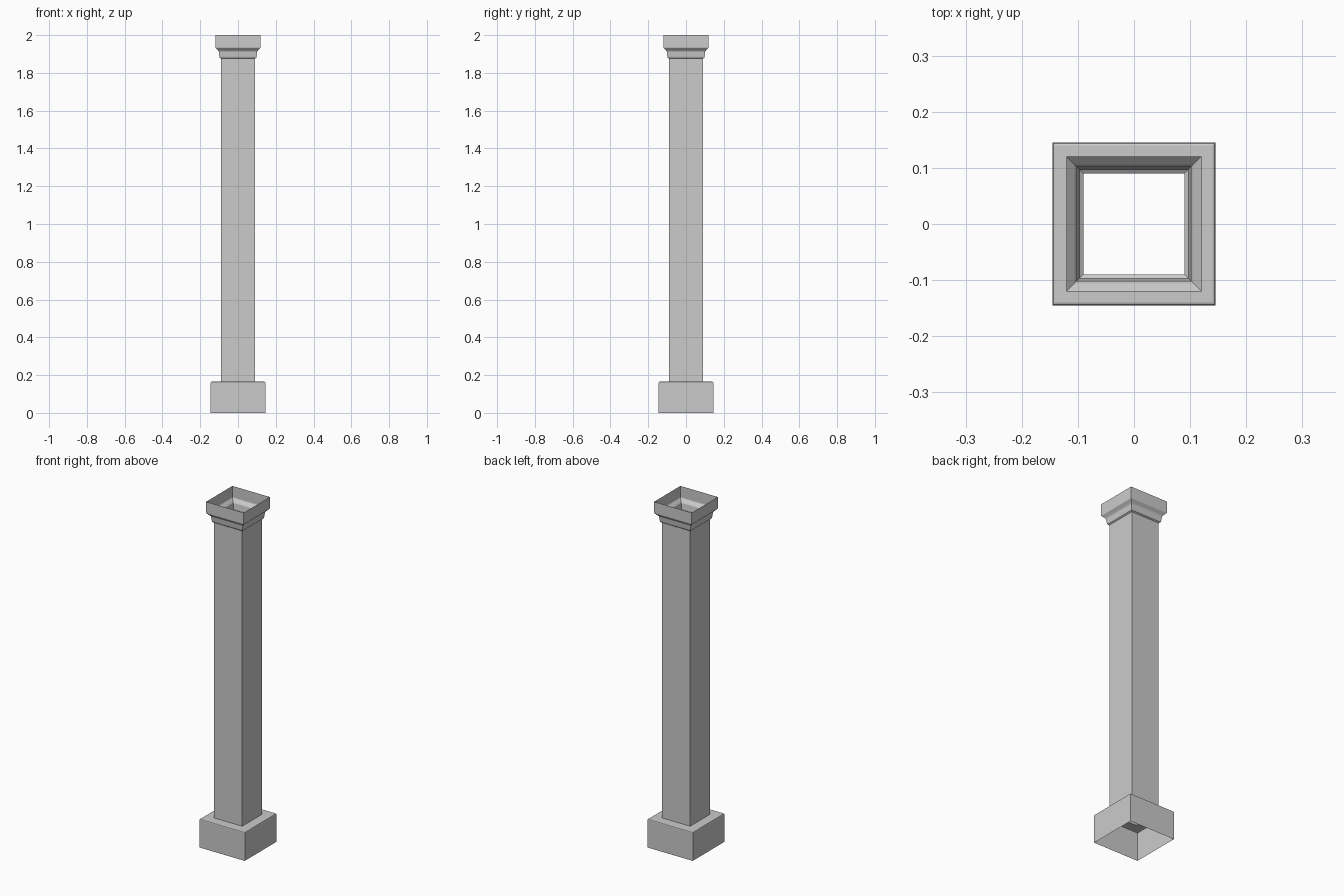
import bpy
import bmesh

cube = bpy.data.objects.get("Cube")
if cube:
    bpy.data.objects.remove(cube, do_unlink=True)

stone = bpy.data.materials.new("pale_grey_stone")
stone.use_nodes = True
GREY = (0.6, 0.6, 0.6, 1)
stone.diffuse_color = GREY
stone.node_tree.nodes["Principled BSDF"].inputs["Base Color"].default_value = GREY


def square_sleeve(name, profile):
    """Open square shell swept through (half width, height) pairs."""
    bm = bmesh.new()
    rings = [[bm.verts.new((sx * r, sy * r, z))
              for sx, sy in ((-1, -1), (1, -1), (1, 1), (-1, 1))]
             for r, z in profile]
    for low, high in zip(rings, rings[1:]):
        for i in range(4):
            j = (i + 1) % 4
            bm.faces.new((low[i], low[j], high[j], high[i]))
    mesh = bpy.data.meshes.new(name)
    bm.to_mesh(mesh)
    bm.free()
    mesh.materials.append(stone)
    obj = bpy.data.objects.new(name, mesh)
    bpy.context.collection.objects.link(obj)
    return obj


# Hollow plinth with a softened upper edge and a ledge in to the shaft
square_sleeve("plinth", [(0.145, 0), (0.145, 0.16), (0.1435, 0.1635),
                         (0.14, 0.165), (0.09, 0.165)])

# Plain open shaft
square_sleeve("shaft", [(0.09, 0.165), (0.09, 1.875)])

# Capital: cove, narrow band, flare and open top block
square_sleeve("capital", [(0.09, 1.875), (0.097, 1.88), (0.099, 1.89),
                          (0.102, 1.913), (0.106, 1.919), (0.119, 1.932),
                          (0.12, 1.936), (0.12, 2.0)])
